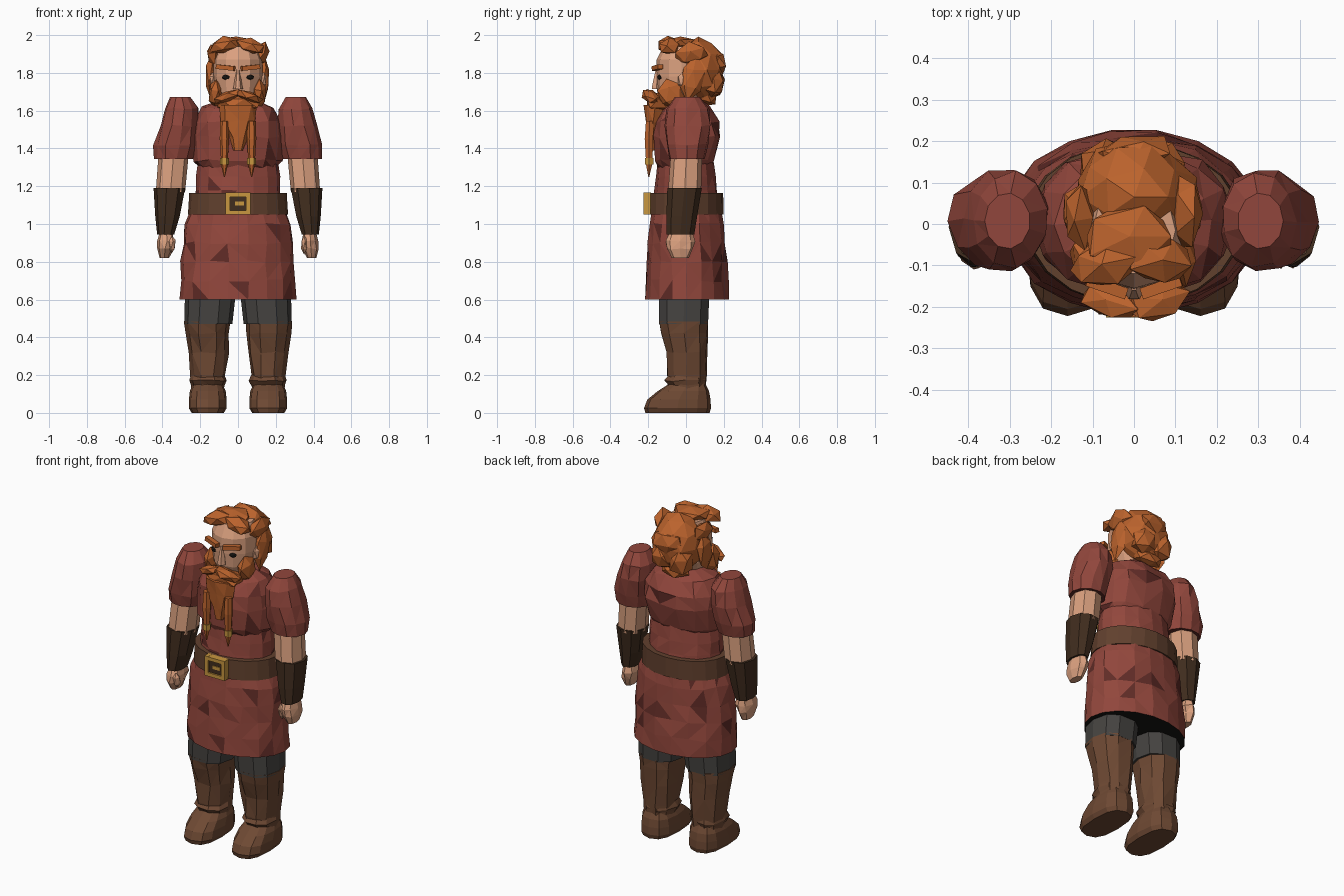
import bpy, bmesh, math, random
from mathutils import Vector, Matrix, Euler

random.seed(7)


def mat(name, r, g, b):
    m = bpy.data.materials.new(name)
    m.diffuse_color = (r, g, b, 1)
    return m


RED = mat("red_cloth", 0.285, 0.062, 0.045)
DARK_RED = mat("dark_red_cloth", 0.12, 0.025, 0.02)
HAIR = mat("ginger_hair", 0.50, 0.125, 0.026)
SKIN = mat("skin", 0.70, 0.35, 0.21)
BOOT = mat("boot_leather", 0.155, 0.066, 0.033)
BELT = mat("belt_leather", 0.12, 0.052, 0.027)
BRACER = mat("dark_leather", 0.052, 0.026, 0.013)
GREY = mat("grey_cloth", 0.06, 0.056, 0.052)
GOLD = mat("gold", 0.58, 0.31, 0.05)
BLACK = mat("black", 0.008, 0.007, 0.006)


def finish(name, bm, *mats):
    bmesh.ops.recalc_face_normals(bm, faces=bm.faces[:])
    me = bpy.data.meshes.new(name)
    bm.to_mesh(me)
    bm.free()
    for m in mats:
        me.materials.append(m)
    ob = bpy.data.objects.new(name, me)
    bpy.context.collection.objects.link(ob)
    return ob


def loft(name, rings, m, n=10, p=1.0, side=1, jit=0.0, under=None, patches=0.0):
    """Stack of rounded rings, each given as (x0, x1, y0, y1, z)."""
    bm = bmesh.new()
    rows = []
    for x0, x1, y0, y1, z in rings:
        row = []
        for i in range(n):
            a = 2 * math.pi * i / n
            c, s = math.cos(a), math.sin(a)
            c = math.copysign(abs(c) ** p, c)
            s = math.copysign(abs(s) ** p, s)
            row.append(bm.verts.new((side * ((x0 + x1) / 2 + c * (x1 - x0) / 2),
                                     (y0 + y1) / 2 + s * (y1 - y0) / 2, z)))
        rows.append(row)
    for a, b in zip(rows, rows[1:]):
        for i in range(n):
            j = (i + 1) % n
            bm.faces.new((a[i], a[j], b[j], b[i]))
    ends = [bm.faces.new(rows[0]), bm.faces.new(rows[-1])]
    if jit:
        for row in rows[1:-1]:
            for v in row:
                v.co += Vector([random.uniform(-jit, jit) for _ in range(3)])
        bmesh.ops.triangulate(bm, faces=[f for f in bm.faces if f not in ends])
    bmesh.ops.recalc_face_normals(bm, faces=bm.faces[:])
    for f in bm.faces:
        if under and f.normal.z < -0.9:
            f.material_index = 1
        elif len(f.verts) == 3 and random.random() < patches:
            f.material_index = 2
    return finish(name, bm, m, under or m, DARK_RED)


def chunk(name, c, r, m=HAIR, rot=(0, 0, 0), sub=1, jit=0.12):
    """Faceted lump with uneven corners."""
    bm = bmesh.new()
    bmesh.ops.create_icosphere(bm, subdivisions=sub, radius=1)
    mx = Matrix.Translation(c) @ Euler(rot).to_matrix().to_4x4()
    for v in bm.verts:
        v.co *= 1 + random.uniform(-jit, jit)
        v.co = mx @ Vector([a * b for a, b in zip(v.co, r)])
    return finish(name, bm, m)


def box(name, c, size, m, rot=(0, 0, 0)):
    bm = bmesh.new()
    bmesh.ops.create_cube(bm, size=1)
    mx = Matrix.Translation(c) @ Euler(rot).to_matrix().to_4x4() @ Matrix.Diagonal((*size, 1))
    bm.transform(mx)
    return finish(name, bm, m)


# Tunic: skirt, waist and chest
loft("skirt", [(-.31, .31, -.22, .23, .60), (-.305, .305, -.215, .225, .70),
               (-.30, .30, -.208, .217, .80), (-.292, .292, -.203, .21, .90),
               (-.282, .282, -.195, .20, 1.0), (-.24, .24, -.18, .185, 1.10)],
     RED, 18, jit=.008, under=BLACK, patches=.09)
loft("waist", [(-.23, .23, -.18, .18, 1.08), (-.222, .222, -.165, .165, 1.18),
               (-.22, .22, -.155, .155, 1.25), (-.21, .21, -.15, .145, 1.34)],
     RED, 16, jit=.004, patches=.04)
loft("chest", [(-.20, .20, -.15, .13, 1.30), (-.23, .23, -.165, .15, 1.335),
               (-.242, .242, -.172, .185, 1.46), (-.235, .235, -.165, .175, 1.54),
               (-.19, .19, -.13, .135, 1.615), (-.10, .10, -.08, .09, 1.655)],
     RED, 14, p=.9, jit=.008, patches=.05)

# Belt and buckle
loft("belt", [(-.265, .265, -.197, .198, 1.05), (-.258, .258, -.195, .197, 1.165)], BELT, 20)
for z in (1.06, 1.155):
    box("buckle_bar", (0, -.205, z), (.134, .04, .022), GOLD)
for x in (-.055, .055):
    box("buckle_side", (x, -.205, 1.108), (.024, .04, .118), GOLD)
box("buckle_back", (0, -.20, 1.108), (.10, .03, .09), BRACER)
box("buckle_tongue", (.008, -.213, 1.108), (.05, .014, .02), GOLD)

for s in (1, -1):
    # Arms
    loft("sleeve", [(.235, .445, -.09, .10, 1.345), (.215, .447, -.105, .12, 1.42),
                    (.205, .415, -.115, .135, 1.52), (.21, .39, -.105, .125, 1.61),
                    (.25, .36, -.06, .075, 1.672)],
         RED, 11, side=s, jit=.006, under=DARK_RED)
    loft("upper_arm", [(.28, .435, -.095, .08, 1.17), (.26, .42, -.08, .085, 1.38)],
         SKIN, 8, .85, s)
    loft("bracer", [(.335, .428, -.105, .045, .945), (.305, .438, -.105, .06, 1.04),
                    (.275, .447, -.10, .085, 1.19)], BRACER, 9, .9, s)
    loft("hand", [(.365, .415, -.075, .015, .82), (.342, .43, -.105, .04, .87),
                  (.335, .425, -.11, .045, .91), (.35, .41, -.08, .03, .97)],
         SKIN, 8, .9, s, jit=.005)
    chunk("thumb", (s * .35, -.085, .89), (.02, .025, .05), SKIN, (.2, 0, 0))
    # Legs and boots
    loft("trouser_leg", [(.03, .285, -.147, .122, .47), (.01, .28, -.15, .13, .65)],
         GREY, 10, .8, s)
    loft("boot_shaft", [(.075, .245, -.09, .105, .10), (.068, .25, -.10, .11, .20),
                        (.052, .265, -.108, .115, .32), (.045, .28, -.135, .12, .42),
                        (.04, .287, -.148, .123, .485)], BOOT, 10, .85, s, jit=.005)
    loft("boot_fold", [(.075, .245, -.085, .10, .135), (.06, .258, -.118, .11, .17),
                       (.075, .245, -.085, .10, .21)], BOOT, 10, .9, s, jit=.005)
    loft("boot_foot", [(.075, .245, -.215, .125, 0), (.06, .26, -.222, .132, .025),
                       (.06, .26, -.205, .13, .07), (.065, .255, -.15, .122, .115),
                       (.085, .235, -.08, .10, .16)], BOOT, 12, .75, s)

# Head, nose and neck
loft("head", [(-.075, .075, -.08, .08, 1.60), (-.10, .10, -.13, .08, 1.65),
              (-.122, .122, -.152, .10, 1.70), (-.13, .13, -.158, .11, 1.78),
              (-.128, .128, -.155, .11, 1.87), (-.10, .10, -.12, .09, 1.94)], SKIN, 12)
loft("nose", [(-.026, .026, -.185, -.13, 1.715), (-.022, .022, -.182, -.13, 1.735),
              (-.009, .009, -.162, -.13, 1.82)], SKIN, 6)

# Eyes, brows, braids and side whiskers
for s in (1, -1):
    chunk("eye", (s * .065, -.141, 1.777), (.024, .008, .014), BLACK, (0, 0, s * .4), jit=0)
    box("eyebrow", (s * .066, -.152, 1.828), (.10, .028, .024), HAIR, (0, -s * .1, s * .33))
    chunk("ear", (s * .135, -.015, 1.76), (.018, .03, .045), SKIN)
    chunk("moustache", (s * .06, -.185, 1.673), (.085, .045, .03), HAIR, (0, s * .35, s * .3))
    chunk("side_whisker", (s * .115, -.08, 1.69), (.04, .075, .08), HAIR, (.3, 0, 0))
    bx = s * .072
    loft("braid", [(bx - .018, bx + .018, -.215, -.175, 1.34),
                   (bx - .025, bx + .025, -.222, -.17, 1.45),
                   (bx - .022, bx + .022, -.215, -.17, 1.545)], HAIR, 6)
    loft("braid_clasp", [(bx - .024, bx + .024, -.22, -.17, 1.315),
                         (bx - .024, bx + .024, -.22, -.17, 1.35)], GOLD, 6)
    loft("braid_tip", [(bx - .003, bx + .003, -.2, -.194, 1.25),
                       (bx - .02, bx + .02, -.215, -.175, 1.32)], HAIR, 6)

# Beard
chunk("chin_beard", (0, -.145, 1.64), (.135, .08, .052))
loft("long_beard", [(-.025, .025, -.195, -.16, 1.39), (-.05, .05, -.21, -.14, 1.46),
                    (-.085, .085, -.22, -.12, 1.54), (-.10, .10, -.225, -.10, 1.63)],
     HAIR, 8, jit=.01)

# Hair: main mass, fringe, side and back locks as (centre, radii, rotation)
chunk("hair_mass", (0, .065, 1.815), (.15, .14, .172), sub=2, jit=.07)
locks = [((-.07, -.095, 1.945), (.09, .065, .046), (0, -.15, .2)),
         ((.06, -.085, 1.94), (.085, .065, .042), (0, .2, -.2)),
         ((-.01, -.03, 1.96), (.12, .08, .036), (0, 0, 0)),
         ((.125, .03, 1.90), (.045, .095, .065), (.2, .3, 0)),
         ((-.125, .02, 1.89), (.045, .09, .07), (.2, -.3, 0)),
         ((.14, .03, 1.77), (.03, .065, .115), (-.2, 0, 0)),
         ((-.145, .03, 1.78), (.032, .065, .12), (-.2, 0, 0)),
         ((0, .17, 1.86), (.10, .045, .07), (.3, 0, .1)),
         ((.06, .155, 1.74), (.075, .055, .08), (-.3, 0, -.3)),
         ((-.07, .15, 1.74), (.075, .055, .09), (-.3, 0, .3)),
         ((0, .11, 1.67), (.10, .06, .045), (-.3, 0, 0))]
for c, r, rot in locks:
    chunk("hair_lock", c, r, HAIR, rot, jit=.14)
